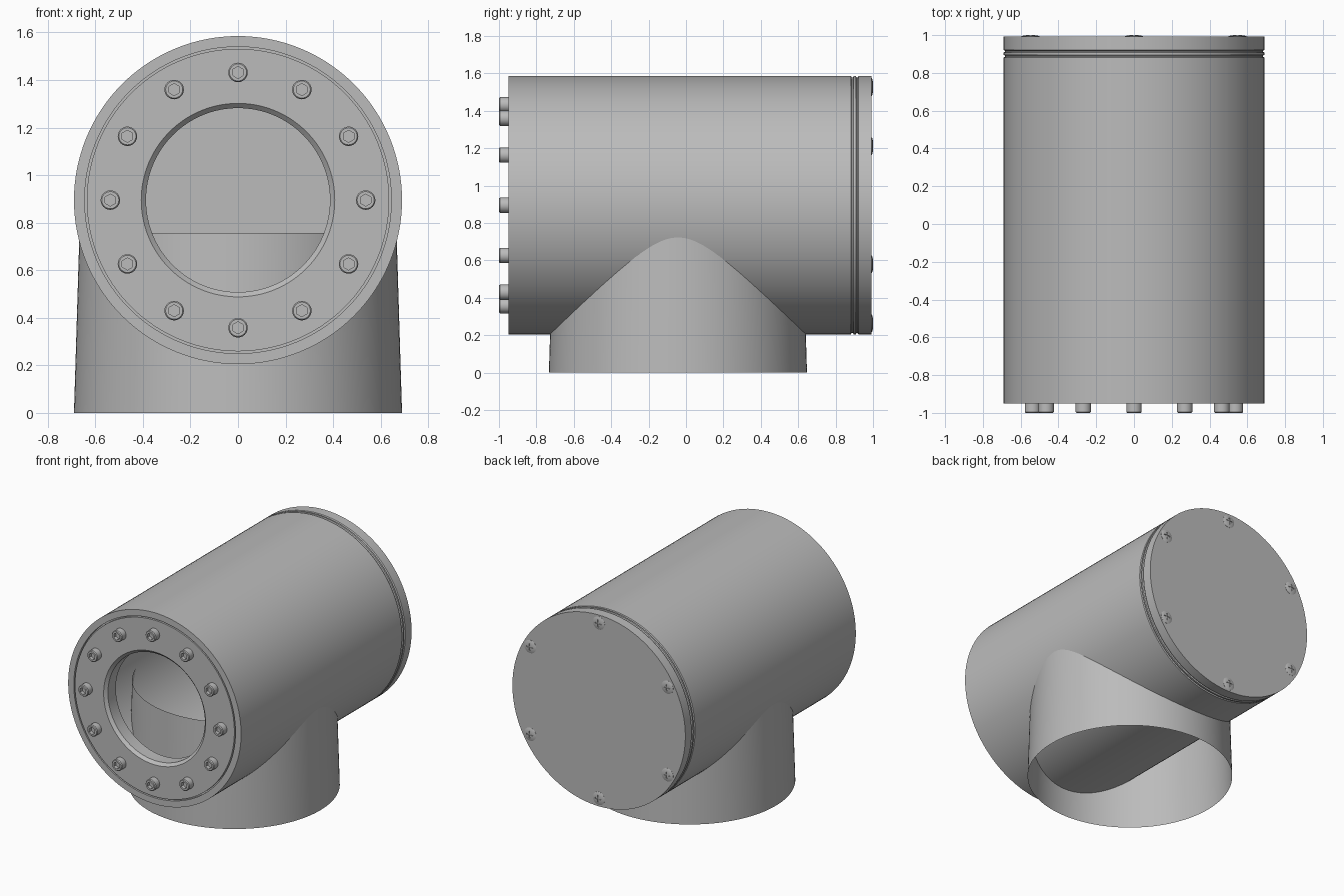
import bpy, bmesh, math
from mathutils import Matrix, Vector

cube = bpy.data.objects.get("Cube")
if cube:
    bpy.data.objects.remove(cube, do_unlink=True)

AXIS_Z = 0.895
R = 0.69

grey = bpy.data.materials.new("plain grey")
grey.use_nodes = True
colour = (0.5, 0.5, 0.5, 1)
grey.diffuse_color = colour
grey.node_tree.nodes["Principled BSDF"].inputs["Base Color"].default_value = colour


def finish(name, mesh, location=(0, 0, 0)):
    mesh.materials.clear()
    mesh.materials.append(grey)
    obj = bpy.data.objects.new(name, mesh)
    obj.location = location
    bpy.context.collection.objects.link(obj)
    bpy.ops.object.select_all(action='DESELECT')
    obj.select_set(True)
    bpy.context.view_layer.objects.active = obj
    bpy.ops.object.shade_smooth_by_angle(angle=math.radians(30))
    return obj


def lathe(name, profile, segments, closed=False, hex_from=None):
    """Spin (radius, y) points about the y axis; points from hex_from on form a hexagon."""
    bm = bmesh.new()
    rings = []
    for i, (r, y) in enumerate(profile):
        if r == 0:
            rings.append([bm.verts.new((0, y, 0))] * segments)
            continue
        ring = []
        for k in range(segments):
            a = 2 * math.pi * k / segments
            rad = r
            if hex_from is not None and i >= hex_from:
                sixth = math.pi / 3
                rad = r / math.cos(a % sixth - sixth / 2)
            ring.append(bm.verts.new((rad * math.sin(a), y, rad * math.cos(a))))
        rings.append(ring)
    pairs = list(zip(rings, rings[1:]))
    if closed:
        pairs.append((rings[-1], rings[0]))
    for a, b in pairs:
        for k in range(segments):
            n = (k + 1) % segments
            corners = list(dict.fromkeys((a[k], a[n], b[n], b[k])))
            bm.faces.new(corners)
    bmesh.ops.recalc_face_normals(bm, faces=bm.faces)
    mesh = bpy.data.meshes.new(name)
    bm.to_mesh(mesh)
    bm.free()
    return mesh


# Housing tube with two shallow seams near the back
housing = [(0.645, -0.95), (R, -0.95), (R, 0.882), (0.682, 0.886), (0.682, 0.892),
           (R, 0.896), (R, 0.908), (0.682, 0.912), (0.682, 0.918), (0.645, 0.918)]
finish("housing_tube", lathe("housing_tube", housing, 128, closed=True), (0, 0, AXIS_Z))

# Back cover
cover = [(0, 0.915), (0.68, 0.915), (R, 0.922), (R, 0.993), (0, 0.993)]
finish("back_cover", lathe("back_cover", cover, 128), (0, 0, AXIS_Z))

# Front flange with a chamfered window and a narrow groove around it
flange = [(0.387, -0.93), (0.407, -0.95), (0.636, -0.95), (0.636, -0.93),
          (0.65, -0.93), (0.65, -0.84), (0.387, -0.84)]
finish("front_flange", lathe("front_flange", flange, 128, closed=True), (0, 0, AXIS_Z))

# Tapered open stand
stand = lathe("stand", [(R, 0), (0.667, 0.757)], 128)
stand.transform(Matrix.Rotation(math.pi / 2, 4, 'X'))
bm = bmesh.new()
bm.from_mesh(stand)
for f in bm.faces:
    c = f.calc_center_median()
    if f.normal.dot(Vector((c.x, c.y, 0))) < 0:
        f.normal_flip()
bm.to_mesh(stand)
bm.free()
finish("stand", stand, (0, -0.043, 0))

# Socket-head bolts around the window
bolt = lathe("flange_bolt", [(0.041, -0.94), (0.041, -0.994), (0.036, -1.0), (0.022, -1.0),
                             (0.022, -0.975), (0, -0.975)], 24, hex_from=3)
for i in range(12):
    a = math.pi * i / 6
    finish(f"flange_bolt_{i + 1}", bolt,
           (0.537 * math.sin(a), 0, AXIS_Z + 0.537 * math.cos(a)))

# Low domed cover screws with a cross slot
head = finish("cover_screw", lathe("cover_screw", [(0, 0.985), (0.047, 0.985), (0.047, 0.994),
                                                   (0.036, 0.998), (0.018, 1.0), (0, 1.0)], 24))
for size in ((0.05, 0.02, 0.01), (0.01, 0.02, 0.05)):
    bm = bmesh.new()
    bmesh.ops.create_cube(bm, size=1, matrix=Matrix.Translation((0, 1.004, 0)) @ Matrix.Diagonal((*size, 1)))
    mesh = bpy.data.meshes.new("slot_cutter")
    bm.to_mesh(mesh)
    bm.free()
    cutter = finish("slot_cutter", mesh)
    cutter.hide_render = True
    cut = head.modifiers.new("slot", 'BOOLEAN')
    cut.operation = 'DIFFERENCE'
    cut.object = cutter
    bpy.context.view_layer.objects.active = head
    bpy.ops.object.modifier_apply(modifier=cut.name)
    bpy.data.objects.remove(cutter, do_unlink=True)
screw = head.data
bpy.data.objects.remove(head, do_unlink=True)
for i in range(6):
    a = math.pi * i / 3
    finish(f"cover_screw_{i + 1}", screw,
           (0.632 * math.sin(a), 0, AXIS_Z + 0.632 * math.cos(a)))
